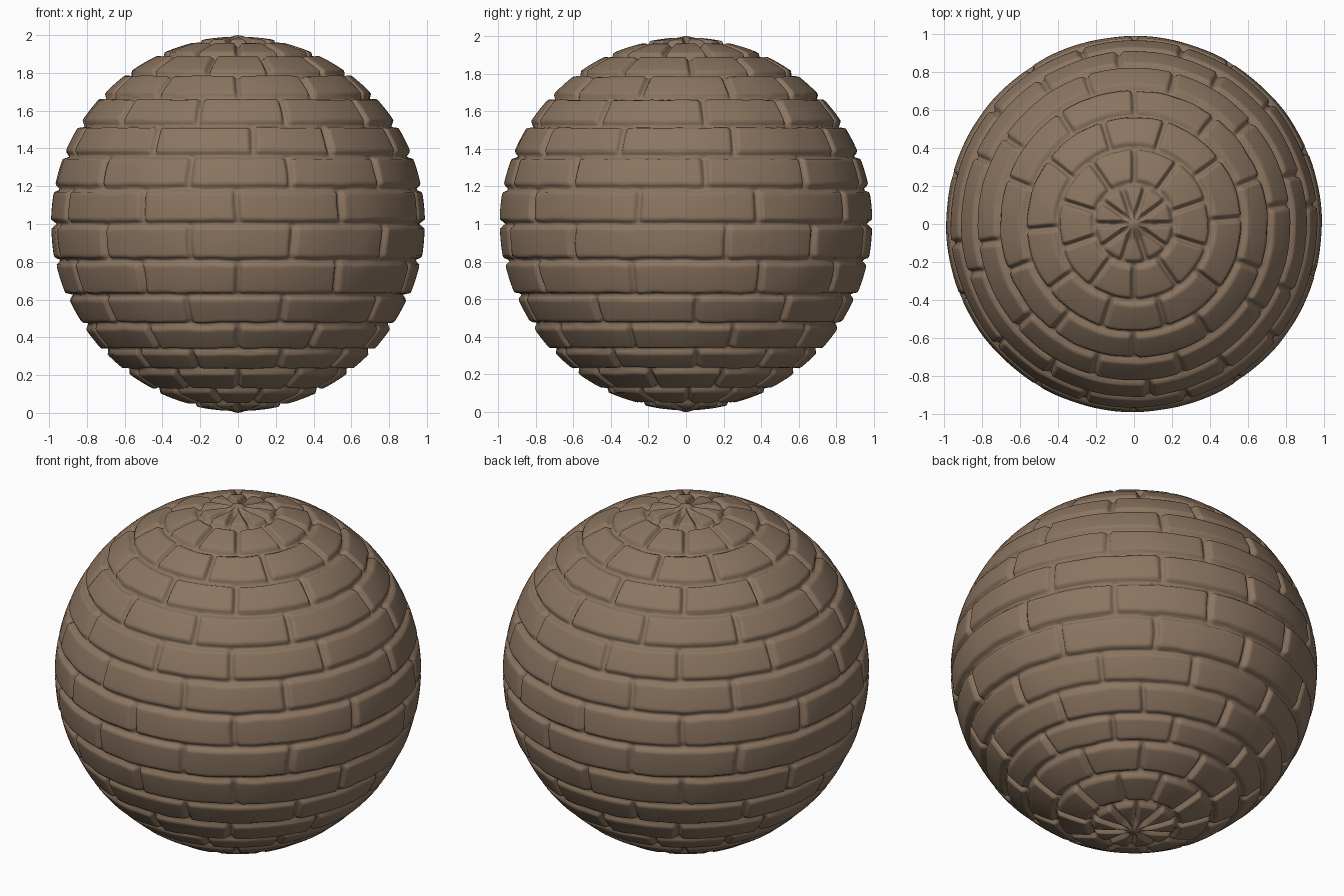
import bpy, bmesh, math
from mathutils import Vector, noise

if "Cube" in bpy.data.objects:
    bpy.data.objects.remove(bpy.data.objects["Cube"])

# Brick courses: lower latitude, brick radius, joint angles over half a turn (pattern repeats twice)
COURSES = [
    (-90.0, 0.990, (0, 36, 72, 108, 144)),
    (-76.0, 0.985, (18, 54, 92, 128, 162)),
    (-64.0, 0.980, (0, 34, 70, 110, 145)),
    (-53.0, 0.977, (20, 55, 95, 130, 159)),
    (-43.6, 0.980, (0, 32, 68, 109, 144)),
    (-33.4, 0.978, (16, 57, 94, 128, 162)),
    (-23.0, 0.984, (0, 34, 72, 115, 147)),
    (-11.5, 0.988, (17, 52, 103, 134, 165)),
    (0.0, 0.990, (0, 34, 75, 113, 149)),
    (11.0, 0.990, (16.6, 51, 96, 131, 164.5)),
    (21.7, 0.990, (5, 33, 67, 107, 150)),
    (32.3, 0.990, (18, 56, 97, 131, 165)),
    (43.2, 0.988, (0, 34, 70, 110, 143)),
    (54.0, 0.987, (17, 53, 93, 128, 163)),
    (65.5, 0.988, (0, 35, 72, 108, 145)),
    (77.5, 0.992, (18, 54, 90, 126, 162)),
]
EDGES = [c[0] for c in COURSES] + [90.0]
DEPTH, WIDTH, CORNER = 0.029, 0.026, 0.03


def smooth(t):
    t = max(0.0, min(1.0, t))
    return t * t * (3 - 2 * t)


def brick_radius(lat, lon):
    """Surface radius at a latitude and a longitude measured from the front."""
    a = math.radians(lon * 2)
    c = math.cos(math.radians(lat))
    p = Vector((math.cos(a) * c * 2, math.sin(a) * c * 2, lat / 25))
    n1 = noise.noise(p * 2.2)
    n2 = noise.noise(p * 2.2 + Vector((9, 4, 7)))
    wobble_lat = max(-89.99, min(89.99, lat + n1 * 0.35))
    row = 0
    while wobble_lat >= EDGES[row + 1]:
        row += 1
    _, radius, joints = COURSES[row]
    # distance to the bed joints, ignoring the poles themselves
    low = 9.0 if row == 0 else math.radians(wobble_lat - EDGES[row])
    high = 9.0 if row == len(COURSES) - 1 else math.radians(EDGES[row + 1] - wobble_lat)
    dz = min(low, high)
    # distance to the nearest upright joint
    u = (lon + n2 * 0.8) % 180
    dx = min(abs((u - j + 90) % 180 - 90) for j in joints)
    dx = math.radians(dx) * c
    # rounded brick corners
    k = CORNER
    if dx < k and dz < k:
        d = max(0.0, k - math.hypot(k - dx, k - dz))
    else:
        d = min(dx, dz)
    groove = 1 - smooth(d / WIDTH)
    groove *= smooth(c / 0.1)
    uneven = 0.004 * noise.noise(p * 1.1 + Vector((3, 8, 1)))
    radius += (1.0 - radius) * (1 - smooth(c / 0.1))
    return radius + uneven * smooth(c / 0.2) - DEPTH * groove


# Brick ball: fine sphere pushed in along the mortar joints
bm = bmesh.new()
bmesh.ops.create_uvsphere(bm, u_segments=512, v_segments=256, radius=1.0)
for v in bm.verts:
    d = v.co.normalized()
    lat = math.degrees(math.asin(max(-1.0, min(1.0, d.z))))
    lon = math.degrees(math.atan2(d.x, -d.y))
    v.co = d * brick_radius(lat, lon) + Vector((0, 0, 1))
for f in bm.faces:
    f.smooth = True
mesh = bpy.data.meshes.new("brick_ball")
bm.to_mesh(mesh)
bm.free()

brown = bpy.data.materials.new("brown brick")
brown.diffuse_color = (0.26, 0.178, 0.118, 1)
brown.use_nodes = True
brown.node_tree.nodes["Principled BSDF"].inputs["Base Color"].default_value = brown.diffuse_color
mesh.materials.append(brown)
ball = bpy.data.objects.new("brick_ball", mesh)
bpy.context.collection.objects.link(ball)
